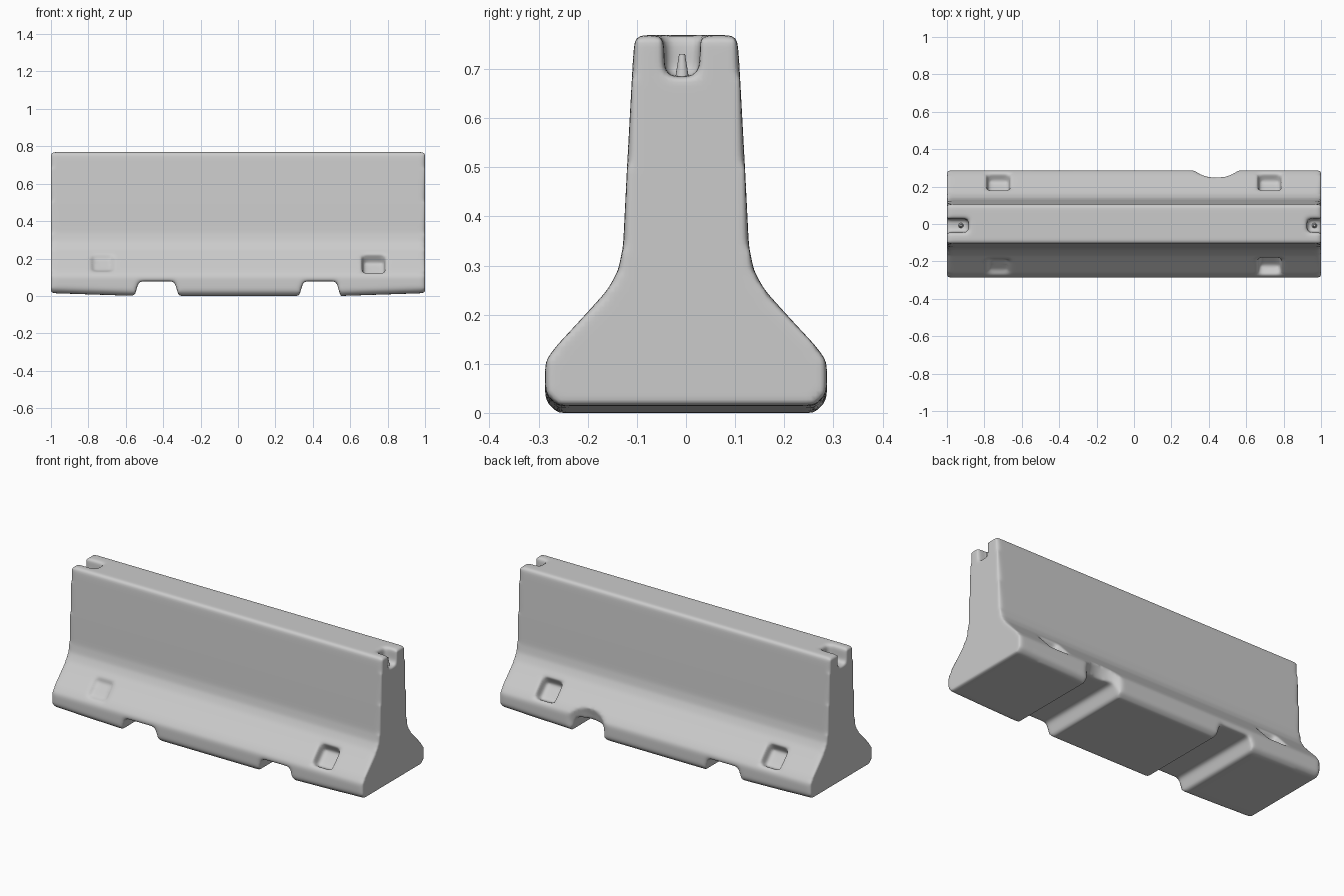
import bpy, bmesh, math
from mathutils import Matrix, Vector

cube = bpy.data.objects.get("Cube")
if cube:
    bpy.data.objects.remove(cube, do_unlink=True)

concrete = bpy.data.materials.new("concrete_grey")
concrete.use_nodes = True
GREY = (0.6, 0.6, 0.6, 1)
concrete.diffuse_color = GREY
concrete.node_tree.nodes["Principled BSDF"].inputs["Base Color"].default_value = GREY


def make_object(name, bm):
    bmesh.ops.recalc_face_normals(bm, faces=bm.faces)
    mesh = bpy.data.meshes.new(name)
    bm.to_mesh(mesh)
    bm.free()
    obj = bpy.data.objects.new(name, mesh)
    bpy.context.collection.objects.link(obj)
    mesh.materials.append(concrete)
    return obj


def prism(name, outline, axis, start, end):
    """Extrude a closed 2D outline along x or y."""
    bm = bmesh.new()
    rings = []
    for t in (start, end):
        rings.append([bm.verts.new((t, a, z) if axis == "x" else (a, t, z))
                      for a, z in outline])
    bm.faces.new(rings[0])
    bm.faces.new(rings[1][::-1])
    n = len(outline)
    for i in range(n):
        j = (i + 1) % n
        bm.faces.new((rings[0][i], rings[0][j], rings[1][j], rings[1][i]))
    return make_object(name, bm)


def pocket(name, x, side, depth):
    """Tapered block sunk into the sloping flank, side is -1 front, 1 back."""
    bm = bmesh.new()
    bmesh.ops.create_cube(bm, size=1)
    for v in bm.verts:
        inner = v.co.z < 0
        v.co.x *= 0.11 if inner else 0.14
        v.co.y *= 0.10 if inner else 0.155
        v.co.z = -depth if inner else 0.05
    normal = Vector((0, side * 0.72, 0.70)).normalized()
    across = Vector((1, 0, 0))
    up = normal.cross(across)
    frame = Matrix((across, up, normal)).transposed().to_4x4()
    bm.transform(Matrix.Translation((x, side * 0.225, 0.172)) @ frame)
    return make_object(name, bm)


# Flared barrier body, mirrored half profile
half = [(0.262, 0.0), (0.287, 0.025), (0.287, 0.105), (0.265, 0.135),
        (0.205, 0.2), (0.16, 0.25), (0.138, 0.29), (0.128, 0.34),
        (0.12, 0.5), (0.108, 0.72), (0.104, 0.769)]
profile = half + [(-y, z) for y, z in reversed(half)]
barrier = prism("barrier_body", profile, "x", -1, 1)

# Underside slopes up slightly at the two ends
bm = bmesh.new()
bm.from_mesh(barrier.data)
for x in (-0.55, 0.55):
    bmesh.ops.bisect_plane(bm, geom=bm.verts[:] + bm.edges[:] + bm.faces[:],
                           plane_co=(x, 0, 0), plane_no=(1, 0, 0))
for v in bm.verts:
    if abs(v.co.x) > 0.9 and v.co.z < 0.03:
        v.co.z += 0.015
bmesh.ops.triangulate(bm, faces=bm.faces)
bm.to_mesh(barrier.data)
bm.free()

cutters = []
# Forklift channels through the base
for left, right in ((-0.555, -0.315), (0.325, 0.55)):
    outline = [(left - 0.012, -0.05), (left + 0.025, 0.078),
               (right - 0.025, 0.078), (right + 0.012, -0.05)]
    cutters.append(prism("channel_cutter", outline, "y", -0.5, 0.5))

# Recessed pockets on the flanks, the front right one is nearly filled in
for x, side, depth in ((0.725, -1, 0.05), (-0.725, -1, 0.012),
                       (0.725, 1, 0.05), (-0.725, 1, 0.05)):
    cutters.append(pocket("pocket_cutter", x, side, depth))

# Connector notches in the top of each end
for start, end in ((-1.1, -0.885), (0.925, 1.1)):
    outline = [(-0.042, 0.685), (0.026, 0.685), (0.033, 0.85), (-0.049, 0.85)]
    cutters.append(prism("notch_cutter", outline, "x", start, end))

# Chipped edge above one rear channel
bm = bmesh.new()
bmesh.ops.create_uvsphere(bm, u_segments=32, v_segments=16, radius=1)
bm.transform(Matrix.Translation((0.44, 0.325, 0.06)) @ Matrix.Diagonal((0.13, 0.09, 0.16, 1)))
cutters.append(make_object("chip_cutter", bm))

for cutter in cutters:
    cutter.hide_render = True
    mod = barrier.modifiers.new("cut", "BOOLEAN")
    mod.object = cutter
    mod.operation = "DIFFERENCE"
    mod.solver = "EXACT"

# Worn, rounded cast surface
remesh = barrier.modifiers.new("even_surface", "REMESH")
remesh.mode = "VOXEL"
remesh.voxel_size = 0.01
remesh.use_smooth_shade = True
soften = barrier.modifiers.new("soften_edges", "SMOOTH")
soften.factor = 0.5
soften.iterations = 9

bpy.context.view_layer.update()
graph = bpy.context.evaluated_depsgraph_get()
finished = bpy.data.meshes.new_from_object(barrier.evaluated_get(graph))
barrier.modifiers.clear()
barrier.data = finished
finished.materials.clear()
finished.materials.append(concrete)
for poly in finished.polygons:
    poly.material_index = 0
    poly.use_smooth = True
for cutter in cutters:
    bpy.data.objects.remove(cutter, do_unlink=True)

# Small connector pins standing in the notches
for name, x in (("right_connector_pin", -0.925), ("left_connector_pin", 0.965)):
    bm = bmesh.new()
    bmesh.ops.create_cone(bm, cap_ends=True, segments=16, radius1=0.014,
                          radius2=0.006, depth=0.05)
    bm.transform(Matrix.Translation((x, -0.008, 0.706)))
    pin = make_object(name, bm)
    for poly in pin.data.polygons:
        poly.use_smooth = len(poly.vertices) == 4
